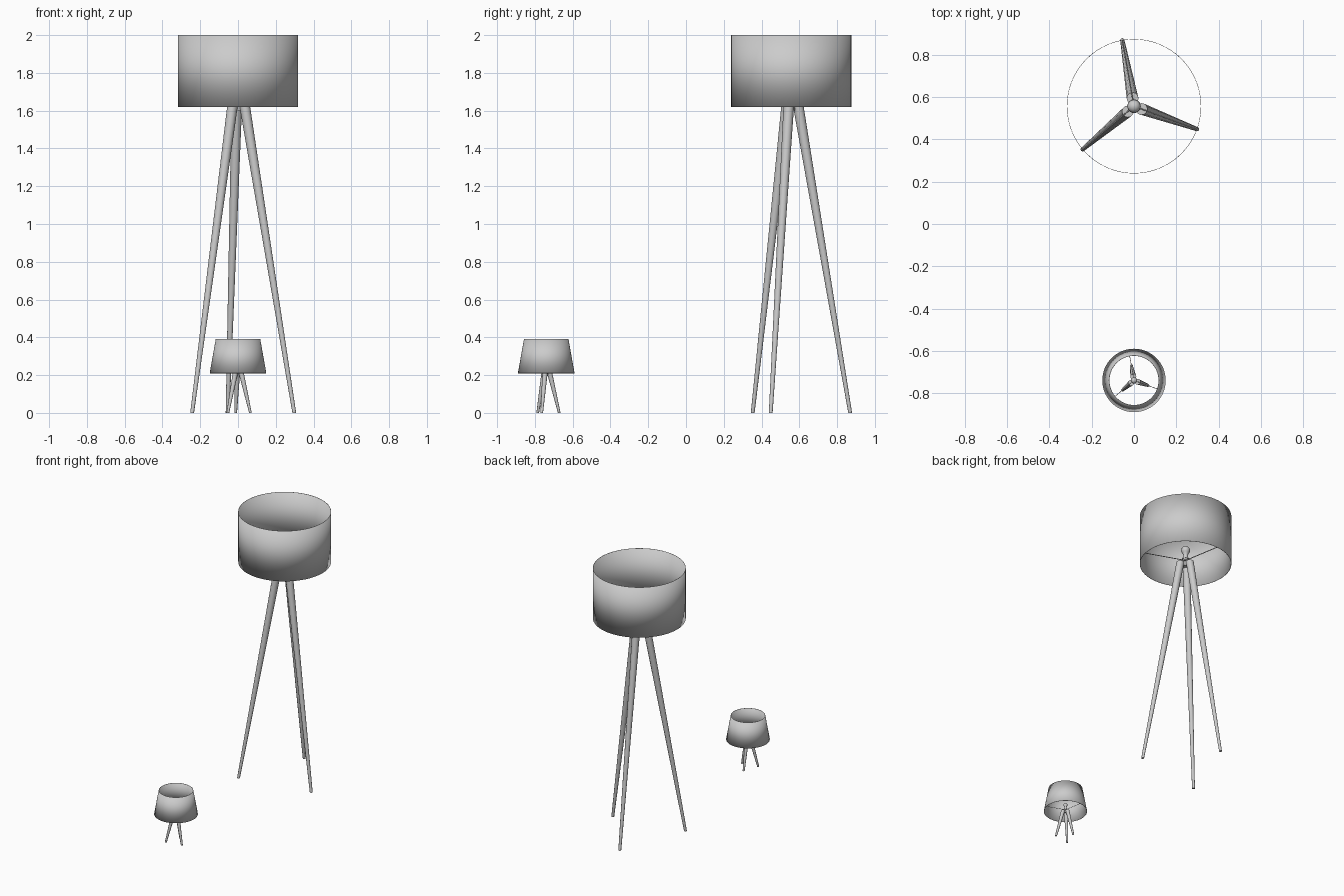
import bpy, math
from mathutils import Vector

if "Cube" in bpy.data.objects:
    bpy.data.objects.remove(bpy.data.objects["Cube"])

ANGLES = [math.radians(a) for a in (100, 220, 340)]


def make(name, verts, faces, angle=35):
    me = bpy.data.meshes.new(name)
    me.from_pydata(verts, [], faces)
    me.update()
    ob = bpy.data.objects.new(name, me)
    bpy.context.collection.objects.link(ob)
    bpy.ops.object.select_all(action='DESELECT')
    ob.select_set(True)
    bpy.context.view_layer.objects.active = ob
    bpy.ops.object.shade_smooth_by_angle(angle=math.radians(angle))
    return ob


def lathe(name, centre, profile, n, caps=True):
    """Revolve (radius, z) points, listed bottom to top, around a vertical axis."""
    cx, cy = centre
    verts = [(cx + r * math.cos(2 * math.pi * i / n),
              cy + r * math.sin(2 * math.pi * i / n), z)
             for r, z in profile for i in range(n)]
    faces = [(k * n + i, k * n + (i + 1) % n, (k + 1) * n + (i + 1) % n, (k + 1) * n + i)
             for k in range(len(profile) - 1) for i in range(n)]
    if caps:
        faces.append(tuple(reversed(range(n))))
        faces.append(tuple(range(len(verts) - n, len(verts))))
    return make(name, verts, faces)


def rod(name, a, b, ra, rb, n):
    """Tapered rod from a (bottom) to b (top); steep rods get level ends."""
    a, b = Vector(a), Vector(b)
    d = (b - a).normalized()
    if abs(d.z) > 0.5:
        u, v = Vector((1, 0, 0)), Vector((0, 1, 0))
    else:
        u = Vector((0, 0, 1)).cross(d).normalized()
        v = d.cross(u)
    ring = [(math.cos(2 * math.pi * i / n), math.sin(2 * math.pi * i / n)) for i in range(n)]
    verts = [p + r * (c * u + s * v) for p, r in ((a, ra), (b, rb)) for c, s in ring]
    faces = [(i, (i + 1) % n, n + (i + 1) % n, n + i) for i in range(n)]
    faces += [tuple(reversed(range(n))), tuple(range(n, 2 * n))]
    return make(name, verts, faces)


def lamp(prefix, centre, foot_r, top_r, foot_w, top_w, z0, z1, r0, r1, s):
    cx, cy = centre

    def at(a, r, z):
        return (cx + r * math.cos(a), cy + r * math.sin(a), z)

    # open fabric drum
    shade = lathe(prefix + "_shade", centre, [(r0, z0), (r1, z1)], 64, caps=False)
    mod = shade.modifiers.new("thickness", 'SOLIDIFY')
    mod.thickness = 0.002
    mod.offset = -1

    # tripod legs and the wire spokes carrying the shade
    leg_top = z0 + 0.005 * s
    spoke_z = z0 + 0.028 * s
    t = (spoke_z - z0) / (z1 - z0)
    for i, a in enumerate(ANGLES, 1):
        rod(f"{prefix}_leg_{i}", at(a, foot_r, 0), at(a, top_r, leg_top), foot_w, top_w, 12)
        rod(f"{prefix}_shade_spoke_{i}", at(a, 0.01 * s, spoke_z),
            at(a, r0 + (r1 - r0) * t - 0.001, spoke_z), 0.003 * s, 0.003 * s, 8)

    # hub and socket
    hub = [(0.022, -0.02), (0.022, 0.012), (0.032, 0.012), (0.032, 0.022), (0.019, 0.022),
           (0.019, 0.036), (0.024, 0.036), (0.024, 0.044), (0.017, 0.044), (0.017, 0.068)]
    lathe(prefix + "_socket", centre, [(r * s, z0 + z * s) for r, z in hub], 24)

    # bulb: neck swelling into a globe
    globe = [(0.031 * math.cos(math.radians(e)), 0.108 + 0.031 * math.sin(math.radians(e)))
             for e in range(-45, 90, 15)] + [(0.001, 0.139)]
    bulb = [(0.015, 0.062), (0.016, 0.072)] + globe
    lathe(prefix + "_bulb", centre, [(r * s, z0 + z * s) for r, z in bulb], 24)


lamp("floor_lamp", (0, 0.557), 0.317, 0.038, 0.010, 0.028, 1.62, 2.0, 0.318, 0.318, 1.0)
lamp("table_lamp", (0, -0.74), 0.070, 0.018, 0.007, 0.014, 0.21, 0.39, 0.15, 0.118, 0.47)
